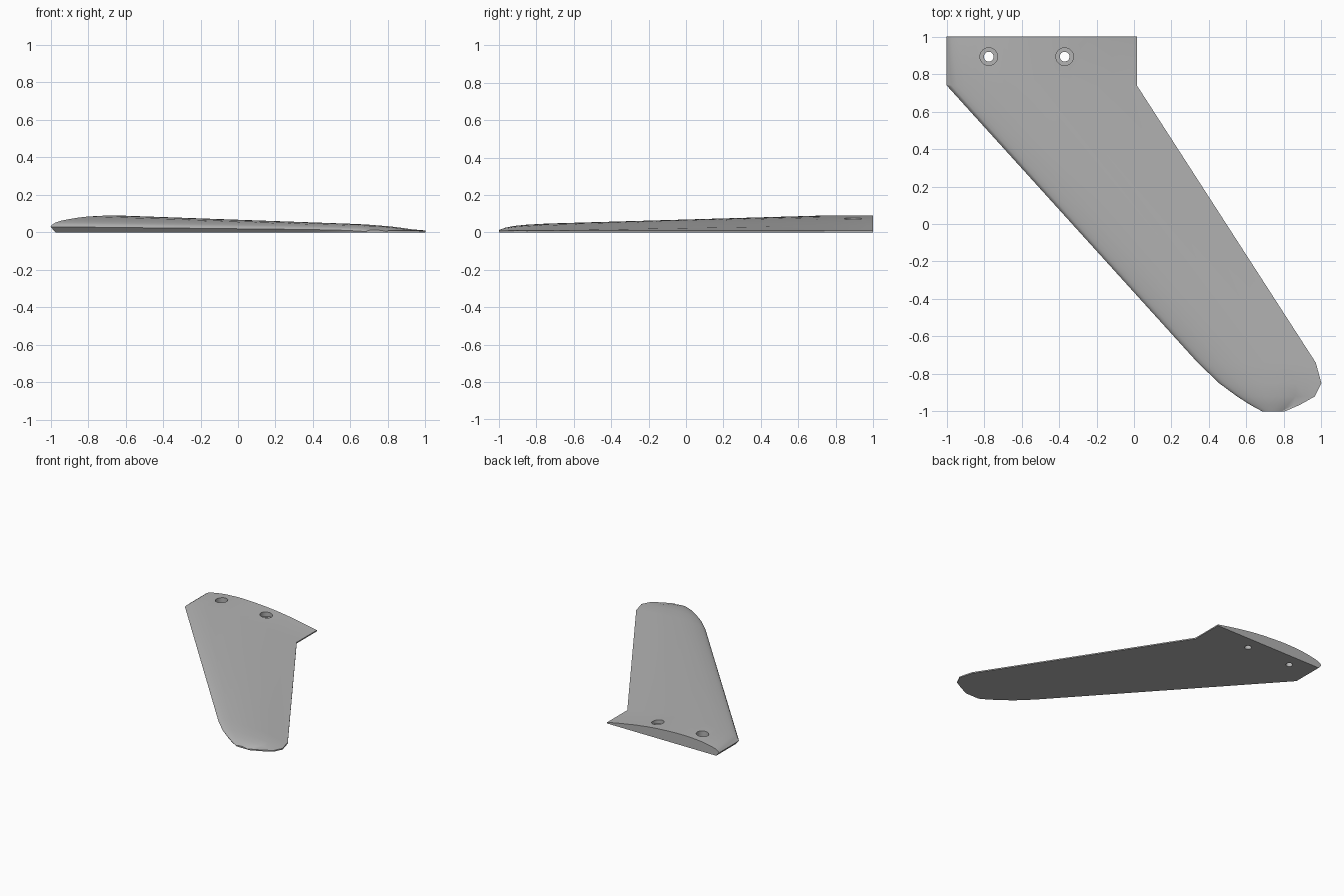
import bpy, bmesh, math

cube = bpy.data.objects.get("Cube")
if cube:
    bpy.data.objects.remove(cube, do_unlink=True)

grey = bpy.data.materials.new("plain grey")
grey.use_nodes = True
colour = (0.45, 0.45, 0.45, 1)
grey.diffuse_color = colour
grey.node_tree.nodes["Principled BSDF"].inputs["Base Color"].default_value = colour

# Upper foil profile: chord fraction, fraction of section height
UPPER = [(0, .33), (.008, .45), (.025, .58), (.055, .69), (.1, .79), (.15, .88), (.2, .94),
         (.3, 1), (.38, .99), (.46, .95), (.55, .885), (.64, .79), (.75, .62), (.87, .39)]
# Stations along the span: y, leading x, trailing x, height
STATIONS = [(1, -1, .015, .09), (.74, -1, .015, .09), (-.74, .34, .97, .047),
            (-.85, .455, 1, .041), (-.92, .55, .965, .034),
            (-.965, .62, .885, .025), (-1, .685, .805, .013)]
EDGE = .01


def section(bm, y, lead, trail, height):
    chord = trail - lead
    points = [(lead + t * chord, h * height) for t, h in UPPER]
    points += [(trail, EDGE), (trail, 0), (lead + .025 * chord, 0)]
    return [bm.verts.new((x, y, z)) for x, z in points]


# Lofted fin blade with a squared root tab
bm = bmesh.new()
rings = [section(bm, *s) for s in STATIONS]
count = len(rings[0])
for a, b in zip(rings, rings[1:]):
    for i in range(count):
        j = (i + 1) % count
        bm.faces.new((a[i], a[j], b[j], b[i]))
bm.faces.new(rings[0])
bm.faces.new(rings[-1])
bmesh.ops.recalc_face_normals(bm, faces=bm.faces)
mesh = bpy.data.meshes.new("fin_blade")
bm.to_mesh(mesh)
bm.free()
fin = bpy.data.objects.new("fin_blade", mesh)
bpy.context.collection.objects.link(fin)
mesh.materials.append(grey)


def drill(x, radius, bottom):
    top = .2
    bpy.ops.mesh.primitive_cylinder_add(vertices=32, radius=radius, depth=top - bottom,
                                        location=(x, .893, (top + bottom) / 2))
    cutter = bpy.context.object
    cutter.name = "hole_cutter"
    cutter.hide_render = True
    cutter.data.materials.append(grey)
    cut = fin.modifiers.new("hole", 'BOOLEAN')
    cut.operation = 'DIFFERENCE'
    cut.solver = 'EXACT'
    cut.object = cutter
    bpy.context.view_layer.objects.active = fin
    bpy.ops.object.modifier_apply(modifier=cut.name)
    bpy.data.objects.remove(cutter, do_unlink=True)


# Two counterbored screw holes through the root
for hole_x in (-.775, -.37):
    drill(hole_x, .047, .04)
    drill(hole_x, .026, -.1)

bpy.ops.object.select_all(action='DESELECT')
fin.select_set(True)
bpy.context.view_layer.objects.active = fin
bpy.ops.object.shade_smooth_by_angle(angle=math.radians(25))
